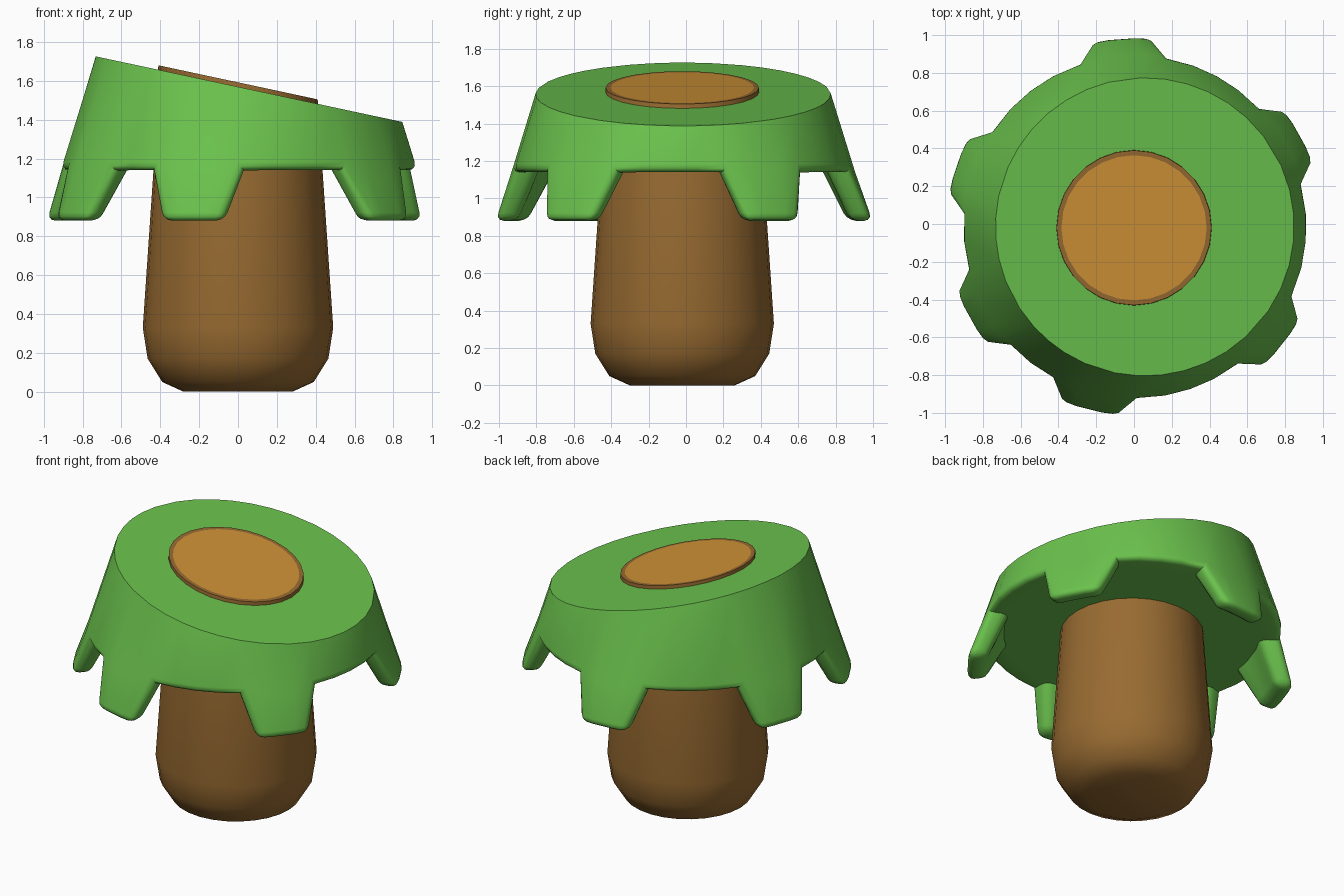
import bpy, bmesh
from math import cos, sin, radians, pi

cube = bpy.data.objects.get("Cube")
if cube:
    bpy.data.objects.remove(cube, do_unlink=True)


def material(name, rgb):
    m = bpy.data.materials.new(name)
    m.use_nodes = True
    m.diffuse_color = (*rgb, 1)
    m.node_tree.nodes["Principled BSDF"].inputs["Base Color"].default_value = (*rgb, 1)
    return m


def finish(bm, name, mats):
    bmesh.ops.recalc_face_normals(bm, faces=bm.faces[:])
    mesh = bpy.data.meshes.new(name)
    bm.to_mesh(mesh)
    bm.free()
    for m in mats:
        mesh.materials.append(m)
    ob = bpy.data.objects.new(name, mesh)
    bpy.context.collection.objects.link(ob)
    bpy.ops.object.select_all(action='DESELECT')
    ob.select_set(True)
    bpy.context.view_layer.objects.active = ob
    bpy.ops.object.shade_smooth_by_angle(angle=radians(45))
    return ob


green = material("leaf green", (0.147, 0.54, 0.074))
bark = material("bark brown", (0.314, 0.147, 0.031))
wood = material("cut wood", (0.63, 0.29, 0.038))

SLOPE, CUT_Z = 0.214, 1.569          # slanted cut across the top


def cut_height(x):
    return CUT_Z - SLOPE * x


# Trunk: lathed profile whose last ring follows the slanted cut
SIDES = 28
bm = bmesh.new()
rings = []
for r, z in [(0.28, 0), (0.39, 0.05), (0.465, 0.17), (0.49, 0.33), (0.435, 1.14), (0.41, None)]:
    ring = []
    for i in range(SIDES):
        a = 2 * pi * i / SIDES
        x, y = r * cos(a), r * sin(a) - 0.02
        ring.append(bm.verts.new((x, y, cut_height(x) + 0.023 if z is None else z)))
    rings.append(ring)
for lo, hi in zip(rings, rings[1:]):
    for i in range(SIDES):
        j = (i + 1) % SIDES
        bm.faces.new((lo[i], lo[j], hi[j], hi[i]))
bm.faces.new(rings[0][::-1])
cap = bm.faces.new(rings[-1])
bm.normal_update()
bmesh.ops.inset_region(bm, faces=[cap], thickness=0.026)
cap.material_index = 1
finish(bm, "trunk", [bark, wood])

# Canopy: cone with a slanted top and flaps hanging from its lower rim
CX, CY = 0.005, -0.015
RIM_Z, TIP_Z, RIM_R, TAPER = 1.14, 0.88, 0.92, 0.31
RIM_HALF, TIP_HALF = 15.5, 9.5       # half widths of a flap, in degrees
FLAPS = [-104, -38.5, 29, 94, 161, 209]

bm = bmesh.new()


def point(angle, r, z):
    a = radians(angle)
    return bm.verts.new((CX + r * cos(a), CY + r * sin(a), z))


# Columns around the rim: (rim angle, tip angle or None)
columns = []
for n, c in enumerate(FLAPS):
    for t in (-1, -0.4, 0.4, 1):
        columns.append((c + t * RIM_HALF, c + t * TIP_HALF))
    following = FLAPS[n + 1] if n + 1 < len(FLAPS) else FLAPS[0] + 360
    start, end = c + RIM_HALF, following - RIM_HALF
    steps = max(2, round((end - start) / 9))
    columns += [(start + (end - start) * k / steps, None) for k in range(1, steps)]

top, outer, inner, tips = [], [], [], []
for rim, tip in columns:
    k = cos(radians(rim))
    r = (RIM_R - TAPER * (CUT_Z - RIM_Z - SLOPE * CX)) / (1 - TAPER * SLOPE * k)
    top.append(point(rim, r, cut_height(CX + r * k)))
    outer.append(point(rim, RIM_R, RIM_Z))
    inner.append(point(rim, 0.78, RIM_Z))
    tips.append(None if tip is None else (point(tip, 1.012, TIP_Z), point(tip, 0.895, TIP_Z)))

count = len(columns)
for i in range(count):
    j = (i + 1) % count
    bm.faces.new((outer[i], outer[j], top[j], top[i]))
    if tips[i] and tips[j]:
        (oi, ni), (oj, nj) = tips[i], tips[j]
        bm.faces.new((oi, oj, outer[j], outer[i]))
        bm.faces.new((ni, inner[i], inner[j], nj))
        bm.faces.new((oi, ni, nj, oj))
    else:
        bm.faces.new((outer[i], inner[i], inner[j], outer[j]))
    # side walls of each flap
    if tips[i] and not (tips[i - 1] and tips[j]):
        bm.faces.new((outer[i], inner[i], tips[i][1], tips[i][0]))
bm.faces.new(top)
bm.faces.new(inner[::-1])

# Round the lower rim and the flaps, keep the cut edge crisp
bmesh.ops.recalc_face_normals(bm, faces=bm.faces[:])
bm.normal_update()
soft = [e for e in bm.edges
        if max(v.co.z for v in e.verts) < RIM_Z + 0.01
        and e.is_convex and e.calc_face_angle(0) > 0.7]
bmesh.ops.bevel(bm, geom=soft, offset=0.045, offset_type='OFFSET', segments=3,
                profile=0.5, affect='EDGES', clamp_overlap=True)
finish(bm, "canopy", [green])
